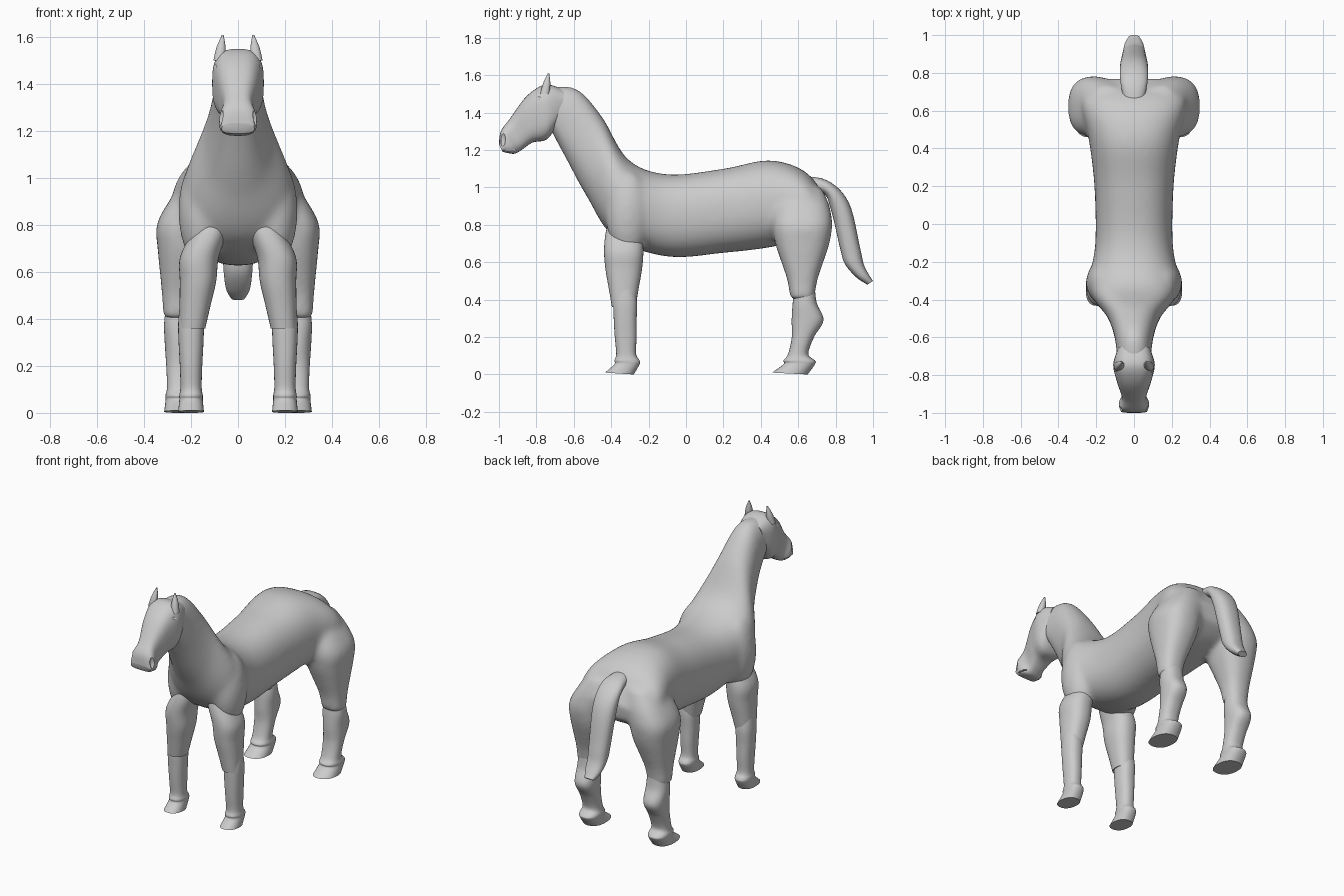
import bpy, bmesh, math
from mathutils import Vector

if "Cube" in bpy.data.objects:
    bpy.data.objects.remove(bpy.data.objects["Cube"], do_unlink=True)

GREY = (0.6, 0.6, 0.6, 1)
coat = bpy.data.materials.new("grey_coat")
coat.use_nodes = True
coat.diffuse_color = GREY
coat.node_tree.nodes["Principled BSDF"].inputs["Base Color"].default_value = GREY


def ease(t):
    t = max(0, min(1, t))
    return t * t * (3 - 2 * t)


def spline(rings, i, t):
    """Catmull-Rom blend between ring i and the next one."""
    last = len(rings) - 1
    before, start, end, after = (rings[max(0, min(last, i + k))] for k in (-1, 0, 1, 2))
    blended = []
    for a, b, c, d in zip(before, start, end, after):
        bend = 2 * a - 5 * b + 4 * c - d + t * (3 * (b - c) + d - a)
        blended.append(b + t * (c - a + t * bend) / 2)
    return blended


def loft(bm, rings, side=1, power=2.3, steps=6, segments=40):
    """Skin rings of (y, z, opposite y, opposite z, half width, centre x)."""
    fine = [spline(rings, i, k / steps) for i in range(len(rings) - 1) for k in range(steps)]
    fine.append(rings[-1])
    loops = []
    for y, z, far_y, far_z, width, centre in fine:
        loop = []
        for s in range(segments):
            angle = math.tau * s / segments
            c, n = math.cos(angle), math.sin(angle)
            across = (1 - math.copysign(abs(c) ** (2 / power), c)) / 2
            x = centre + width * math.copysign(abs(n) ** (2 / power), n)
            loop.append(bm.verts.new((side * x, y + (far_y - y) * across, z + (far_z - z) * across)))
        loops.append(loop)
    for upper, lower in zip(loops, loops[1:]):
        for s in range(segments):
            bm.faces.new((upper[s - 1], upper[s], lower[s], lower[s - 1]))
    bm.faces.new(loops[0])
    bm.faces.new(loops[-1])


def finish(name, bm, angle=50):
    """Turn the bmesh into a smooth-shaded object."""
    bmesh.ops.recalc_face_normals(bm, faces=bm.faces)
    mesh = bpy.data.meshes.new(name)
    bm.to_mesh(mesh)
    bm.free()
    mesh.materials.append(coat)
    ob = bpy.data.objects.new(name, mesh)
    bpy.context.collection.objects.link(ob)
    bpy.ops.object.select_all(action='DESELECT')
    ob.select_set(True)
    bpy.context.view_layer.objects.active = ob
    bpy.ops.object.shade_smooth_by_angle(angle=math.radians(angle))
    return ob


def part(name, rings, **options):
    bm = bmesh.new()
    loft(bm, rings, **options)
    return finish(name, bm)


def centred(rings):
    return [(*ring, 0) for ring in rings]


def level(z, y, depth, width, centre):
    """A horizontal ring."""
    return (y - depth, z, y + depth, z, width, centre)


def upper_leg(top, y, depth, width, centre, swell):
    """Slim above the knee, swelling upward, with a rounded top that leans inward."""
    rings = []
    for k in range(7):
        z = top - 0.1 * k
        if z < 0.35:
            break
        grow = ease((z - top + 0.6) / 0.4)
        dome = max(0, (z - top) / 0.2 + 1)
        round_off = 1 - 0.35 * dome ** 2
        rings.append(level(z, y, (depth + swell * grow) * round_off,
                           (width + 0.65 * swell * grow) * round_off,
                           centre - 0.035 * grow - 0.08 * dome))
    return rings


def shin(thigh_y, knee_y, knee, foot_y, foot, size, centre):
    """Knee ridge, cannon, pastern and a forward-sloping hoof."""
    wide = foot * size
    rings = [level(0.46, thigh_y, foot, wide, centre),
             level(0.38, thigh_y, foot * 1.2, wide * 1.15, centre),
             level(0.29, knee_y, knee, wide * 1.1, centre),
             level(0.2, (knee_y + foot_y) / 2, foot * 1.1, wide, centre),
             level(0.11, foot_y, foot, wide * 0.95, centre)]
    for z in (0.075, 0.055):
        rings.append((foot_y - 0.07 * size, z, foot_y + 0.08 * size, z, wide * 1.05, centre))
    rings.append((foot_y - 0.125 * size, 0.01, foot_y + 0.045 * size, 0, wide * 1.15, centre))
    return rings


def ball(bm, centre, size):
    for v in bmesh.ops.create_uvsphere(bm, u_segments=24, v_segments=14, radius=1)["verts"]:
        v.co = Vector(centre) + v.co * Vector(size).length if size is None else Vector(
            c + p * s for c, p, s in zip(centre, v.co, size))


# Torso: neck, barrel and rump, fused with the shoulders and thighs
bm = bmesh.new()
loft(bm, centred([
    (-.75, 1.53, -.72, 1.3, .09), (-.59, 1.53, -.64, 1.15, .1),
    (-.45, 1.38, -.53, .95, .14), (-.31, 1.15, -.38, .73, .235),
    (-.1, 1.07, -.1, .63, .205), (.2, 1.1, .2, .65, .21),
    (.45, 1.145, .45, .68, .24), (.65, 1.075, .65, .73, .28),
    (.77, .9, .76, .8, .2)]))
for side in (1, -1):
    loft(bm, upper_leg(1, .622, .065, .07, .25, .095), side=side, power=2.5)
    ball(bm, (side * .155, -.31, .86), (.1, .12, .23))
torso = finish("torso", bm, 180)
fuse = torso.modifiers.new("fuse", 'REMESH')
fuse.mode, fuse.voxel_size, fuse.use_smooth_shade = 'VOXEL', 0.012, True
soften = torso.modifiers.new("soften", 'SMOOTH')
soften.iterations = 30

# Legs, hooves and ears
ear = []
for t in (0, .5, 1):
    thin = .025 * (1 - .85 * t * t)
    ear.append(level(1.5 + .11 * t, -.755 + .02 * t, thin, thin, .08 - .015 * t))
for label, side in (("left", 1), ("right", -1)):
    part(label + "_front_leg", upper_leg(.86, -.333, .055, .05, .2, .05), side=side)
    part(label + "_front_shin", shin(-.325, -.325, .061, -.32, .053, .9, .2), side=side)
    part(label + "_hind_shin", shin(.635, .65, .085, .6, .054, 1.12, .245), side=side)
    part(label + "_ear", ear, side=side, segments=16)

# Tail
part("tail", centred([
    (.58, 1.06, .6, .97, .04), (.75, 1.04, .73, .97, .07), (.87, .92, .775, .88, .075),
    (.93, .68, .825, .67, .065), (.95, .59, .85, .59, .06), (.98, .53, .91, .52, .05),
    (1, .5, .97, .48, .03)]))

# Head
head = part("head", centred([
    (-.65, 1.52, -.67, 1.36, .085), (-.75, 1.55, -.74, 1.26, .11),
    (-.85, 1.49, -.82, 1.24, .09), (-.94, 1.37, -.88, 1.2, .065),
    (-.99, 1.3, -.92, 1.18, .08), (-1, 1.23, -.98, 1.19, .07)]), power=2.9)

# Recesses for nostrils, eye sockets and mouth
recesses = bmesh.new()
for side in (1, -1):
    ball(recesses, (side * .08, -.98, 1.26), (.02, .015, .04))
    ball(recesses, (side * .11, -.8, 1.48), (.02, .03, .015))
ball(recesses, (0, -.94, 1.2), (.1, .04, .005))
cutter = finish("recess_cutter", recesses)
cutter.hide_render = True
cutter.hide_set(True)
cut = head.modifiers.new("recesses", 'BOOLEAN')
cut.operation, cut.solver, cut.object = 'DIFFERENCE', 'EXACT', cutter
